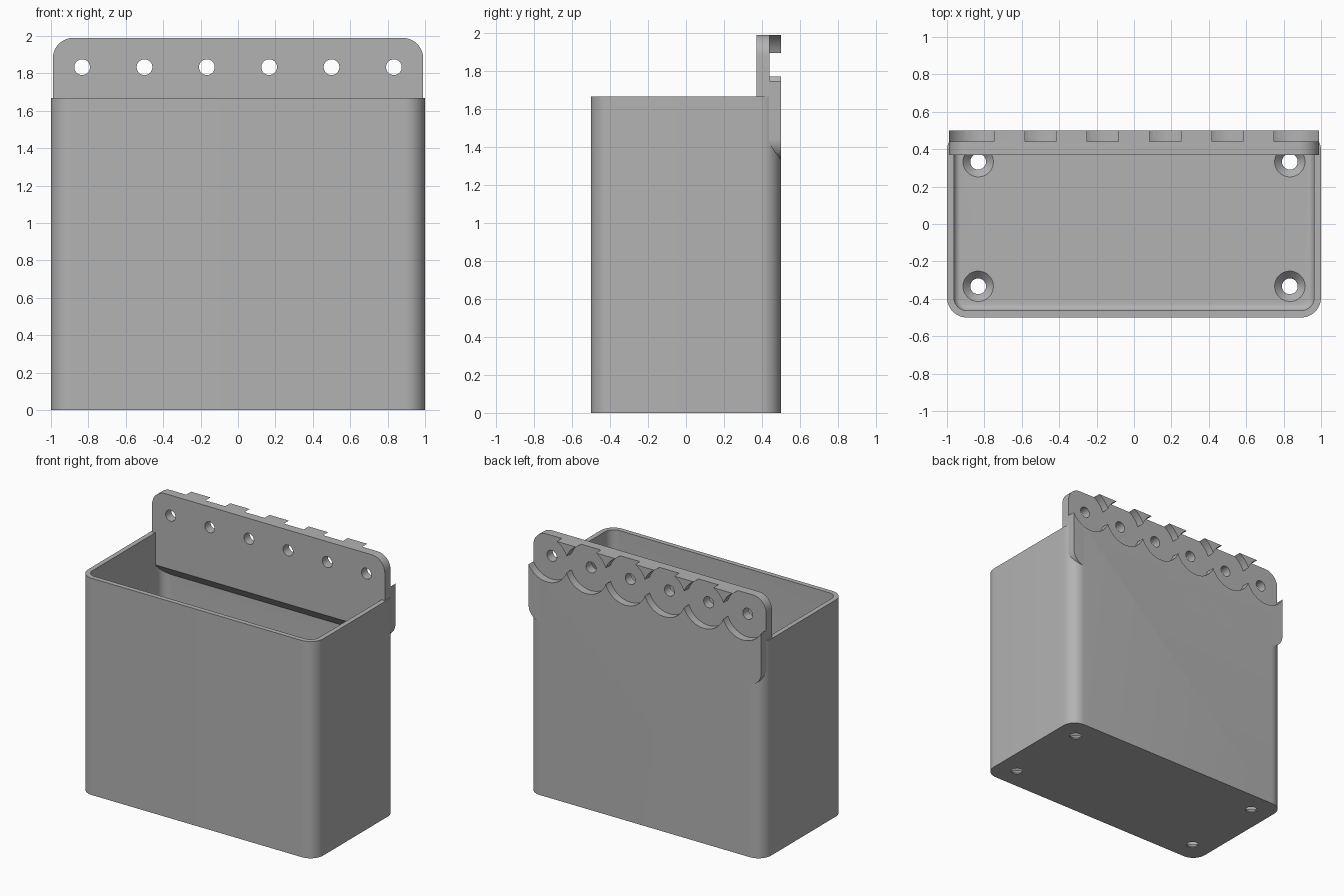
import bpy, bmesh, math
from mathutils import Vector, Matrix

if "Cube" in bpy.data.objects:
    bpy.data.objects.remove(bpy.data.objects["Cube"])

gray = bpy.data.materials.new("light_gray")
gray.use_nodes = True
COLOR = (0.45, 0.45, 0.45, 1)
gray.diffuse_color = COLOR
gray.node_tree.nodes["Principled BSDF"].inputs["Base Color"].default_value = COLOR

TIP = Matrix.Rotation(math.radians(90), 4, "X")  # stands a flat outline up, facing front


def rounded_rect(w, h, r, steps=12):
    """Outline of a rounded rectangle with half sizes w and h."""
    pts = []
    for k, (sx, sy) in enumerate(((1, 1), (-1, 1), (-1, -1), (1, -1))):
        for i in range(steps + 1):
            a = math.pi / 2 * (k + i / steps)
            pts.append((sx * (w - r) + r * math.cos(a), sy * (h - r) + r * math.sin(a)))
    return pts


def prism(outline, z0, z1):
    bm = bmesh.new()
    face = bm.faces.new([bm.verts.new((x, y, z0)) for x, y in outline])
    top = bmesh.ops.extrude_face_region(bm, geom=[face])["geom"]
    bmesh.ops.translate(bm, vec=(0, 0, z1 - z0),
                        verts=[v for v in top if isinstance(v, bmesh.types.BMVert)])
    bmesh.ops.recalc_face_normals(bm, faces=bm.faces)
    return bm


def cone(r_low, r_top, z0, z1):
    bm = bmesh.new()
    bmesh.ops.create_cone(bm, cap_ends=True, segments=64, radius1=r_low, radius2=r_top,
                          depth=z1 - z0, matrix=Matrix.Translation((0, 0, (z0 + z1) / 2)))
    return bm


def to_object(bm, name, loc=(0, 0, 0), tip=False):
    if tip:
        bm.transform(TIP)
    bm.transform(Matrix.Translation(loc))
    me = bpy.data.meshes.new(name)
    bm.to_mesh(me)
    bm.free()
    ob = bpy.data.objects.new(name, me)
    me.materials.append(gray)
    bpy.context.collection.objects.link(ob)
    return ob


def activate(ob):
    bpy.ops.object.select_all(action="DESELECT")
    ob.select_set(True)
    bpy.context.view_layer.objects.active = ob


def cut(ob, cutter):
    activate(ob)
    mod = ob.modifiers.new("cut", "BOOLEAN")
    mod.operation, mod.solver, mod.object = "DIFFERENCE", "EXACT", cutter
    bpy.ops.object.modifier_apply(modifier=mod.name)


def drop(ob):
    bpy.data.objects.remove(ob)


RIM, WALL, FLOOR = 1.667, 0.037, 0.05
PLATE_LOW, PLATE_TOP, FRONT = 1.33, 1.99, 0.37
HOLE_Z, HOLE_R, SCALLOP_R, SCALLOP_Y = 1.833, 0.042, 0.178, 0.44

# Bin body with a hollow whose floor edge is filleted
body = to_object(prism(rounded_rect(1, 0.5, 0.107), 0, RIM), "bin_body")
hollow = prism(rounded_rect(1 - WALL, 0.5 - WALL, 0.07), FLOOR, RIM + 0.2)
low = [e for e in hollow.edges if all(v.co.z < FLOOR + 0.01 for v in e.verts)]
bmesh.ops.bevel(hollow, geom=low, offset=0.035, segments=5, profile=0.5, affect="EDGES")
hollow = to_object(hollow, "hollow_cutter")
cut(body, hollow)
drop(hollow)

# Countersunk drain holes in the floor
for x in (-0.833, 0.833):
    for y in (-0.333, 0.333):
        for shape in (cone(HOLE_R, HOLE_R, -0.1, 0.2), cone(HOLE_R, 0.084, 0.008, 0.053)):
            cutter = to_object(shape, "drain_cutter", (x, y, 0))
            cut(body, cutter)
            drop(cutter)

# Hanging plate with rounded corners and a chamfer under its inner edge
height = PLATE_TOP - PLATE_LOW
plate = prism(rounded_rect(0.99, height / 2, 0.11), 0, 0.5 - FRONT)
plate.transform(Matrix.Translation((0, 0.5, (PLATE_LOW + PLATE_TOP) / 2)) @ TIP)
bmesh.ops.bisect_plane(plate, geom=plate.verts[:] + plate.edges[:] + plate.faces[:],
                       plane_co=(0, FRONT, PLATE_LOW + 0.09), plane_no=Vector((0, -1, -1)),
                       clear_outer=True)
bmesh.ops.holes_fill(plate, edges=[e for e in plate.edges if e.is_boundary], sides=0)
bmesh.ops.recalc_face_normals(plate, faces=plate.faces)
plate = to_object(plate, "hanging_plate")

# Row of screw holes, each in a round recess on the back
for i in range(6):
    x = (i - 2.5) / 3
    recess = to_object(cone(SCALLOP_R, SCALLOP_R, -0.2, 0), "recess_cutter",
                       (x, SCALLOP_Y, HOLE_Z), tip=True)
    hole = to_object(cone(HOLE_R, HOLE_R, -0.3, 0.3), "hole_cutter",
                     (x, SCALLOP_Y, HOLE_Z), tip=True)
    cut(plate, recess)
    cut(plate, hole)
    cut(body, recess)
    drop(recess)
    drop(hole)

for ob in (body, plate):
    activate(ob)
    bpy.ops.object.shade_smooth_by_angle(angle=math.radians(30))
